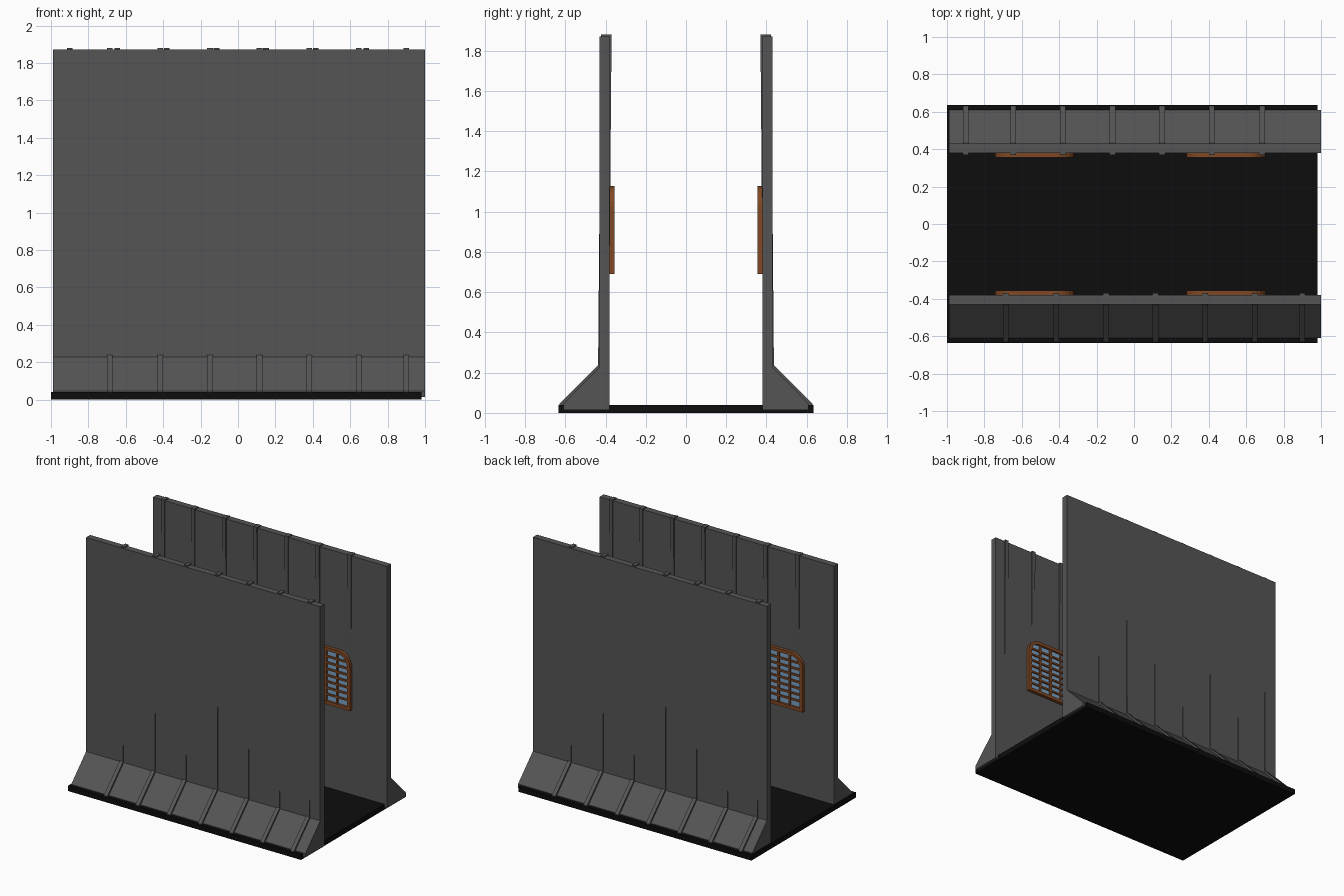
import bpy, bmesh, math

if "Cube" in bpy.data.objects:
    bpy.data.objects.remove(bpy.data.objects["Cube"])


def material(name, rgb):
    m = bpy.data.materials.new(name)
    m.diffuse_color = (*rgb, 1)
    m.use_nodes = True
    m.node_tree.nodes["Principled BSDF"].inputs["Base Color"].default_value = m.diffuse_color
    return m


STONE = material("dark_stone", (0.09, 0.09, 0.09))
BLACK = material("black_floor", (0.004, 0.004, 0.004))
WOOD = material("brown_wood", (0.22, 0.065, 0.018))
GLASS = material("blue_glass", (0.2, 0.36, 0.55))


def finish(name, bm, mat):
    bmesh.ops.recalc_face_normals(bm, faces=bm.faces)
    me = bpy.data.meshes.new(name)
    bm.to_mesh(me)
    bm.free()
    me.materials.append(mat)
    ob = bpy.data.objects.new(name, me)
    bpy.context.collection.objects.link(ob)
    return ob


def add_box(bm, x0, x1, y0, y1, z0, z1):
    vs = bmesh.ops.create_cube(bm, size=1)["verts"]
    for v in vs:
        v.co.x = x1 if v.co.x > 0 else x0
        v.co.y = y1 if v.co.y > 0 else y0
        v.co.z = z1 if v.co.z > 0 else z0


def extrude(bm, points, vec):
    face = bm.faces.new([bm.verts.new(p) for p in points])
    out = bmesh.ops.extrude_face_region(bm, geom=[face], use_keep_orig=True)
    bmesh.ops.translate(bm, vec=vec, verts=[g for g in out["geom"] if isinstance(g, bmesh.types.BMVert)])


def arch(cx, y, w, z0, z1, r, n=6):
    """Window outline: square bottom corners, rounded top corners."""
    pts = [(cx - w, y, z0), (cx + w, y, z0)]
    for sx, start in ((1, 0), (-1, 90)):
        for i in range(n + 1):
            a = math.radians(start + 90 * i / n)
            pts.append((cx + sx * (w - r) + r * math.cos(a), y, z1 - r + r * math.sin(a)))
    return pts


# floor slab
bm = bmesh.new()
add_box(bm, -1.0, 0.98, -0.635, 0.635, 0, 0.04)
finish("floor", bm, BLACK)

WALL = [(0.38, 0.015), (0.61, 0.015), (0.61, 0.045), (0.43, 0.228), (0.43, 1.872), (0.38, 1.872)]
# slightly leaning rib that sinks into the wall, outside above and inside below
RIB = [(0.386, 0.03), (0.63, 0.03), (0.63, 0.045), (0.437, 0.238), (0.4225, 1.88), (0.37, 1.88)]
RIB_X = [-0.685, -0.415, -0.15, 0.115, 0.38, 0.645, 0.90]

for s, side in ((-1, "front"), (1, "back")):
    # wall with flared foot
    bm = bmesh.new()
    extrude(bm, [(-0.99, s * y, z) for y, z in WALL], (1.99, 0, 0))
    finish(side + "_wall", bm, STONE)

    # wall ribs
    bm = bmesh.new()
    for x in RIB_X:
        extrude(bm, [(-s * x - 0.015, s * y, z) for y, z in RIB], (0.03, 0, 0))
    finish(side + "_wall_ribs", bm, STONE)

    # windows on the inner face
    for cx, end in ((-0.53, "left"), (0.49, "right")):
        name = f"{side}_{end}_window"
        # arched frame
        bm = bmesh.new()
        rings = []
        for y in (0.385, 0.355):
            for inset in (0, 0.025):
                pts = arch(cx, s * y, 0.212 - inset, 0.69 + inset, 1.127 - inset, 0.1 - inset)
                rings.append([bm.verts.new(p) for p in pts])
        n = len(rings[0])
        for a, b in ((0, 1), (1, 3), (3, 2), (2, 0)):
            for i in range(n):
                j = (i + 1) % n
                bm.faces.new([rings[a][i], rings[a][j], rings[b][j], rings[b][i]])
        finish(name + "_frame", bm, WOOD)

        # glazing bars
        bm = bmesh.new()
        for k in (-1, 0, 1):
            x, h = cx + k * 0.097, 0.006 if k else 0.009
            add_box(bm, x - h, x + h, *sorted((s * 0.36, s * 0.378)), 0.7, 1.115)
        for k in range(1, 8):
            z = 0.715 + k * 0.0484
            add_box(bm, cx - 0.192, cx + 0.192, *sorted((s * 0.362, s * 0.378)), z - 0.007, z + 0.007)
        finish(name + "_bars", bm, WOOD)

        # glass pane
        bm = bmesh.new()
        extrude(bm, arch(cx, s * 0.372, 0.2, 0.702, 1.115, 0.088), (0, s * 0.006, 0))
        finish(name + "_glass", bm, GLASS)
